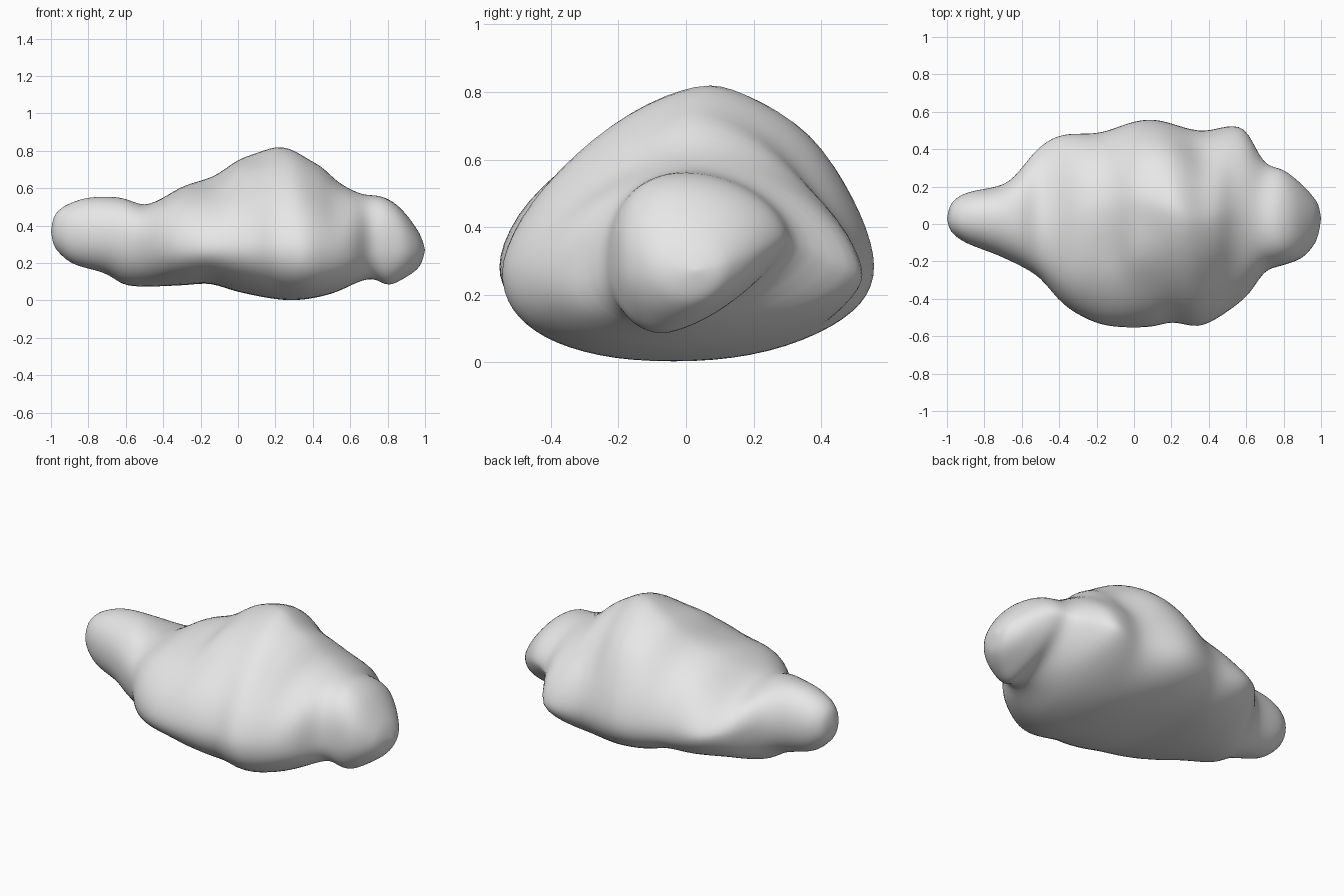
import bpy, bmesh, math
from mathutils import Vector

cube = bpy.data.objects.get("Cube")
if cube:
    bpy.data.objects.remove(cube, do_unlink=True)

# Outlines along the length: (x, value)
top = [(-1, .37), (-.99, .43), (-.97, .47), (-.92, .51), (-.8, .55), (-.62, .55), (-.5, .51),
       (-.4, .55), (-.3, .61), (-.12, .67), (0, .755), (.1, .79), (.2, .825), (.28, .815),
       (.38, .755), (.46, .71), (.52, .645), (.66, .57), (.76, .56), (.84, .52), (.9, .46),
       (.97, .36), (.99, .31), (1, .27)]
bottom = [(-1, .37), (-.99, .31), (-.97, .27), (-.89, .2), (-.7, .14), (-.6, .08), (-.3, .08),
          (-.15, .09), (0, .045), (.28, 0), (.5, .035), (.66, .105), (.73, .115), (.8, .08),
          (.9, .125), (.97, .18), (.99, .225), (1, .27)]
front = [(-1, .03), (-.99, -.015), (-.97, -.05), (-.9, -.1), (-.7, -.18), (-.5, -.29),
         (-.4, -.41), (-.3, -.485), (-.15, -.545), (.1, -.55), (.2, -.525), (.35, -.55),
         (.5, -.47), (.63, -.36), (.69, -.26), (.8, -.22), (.9, -.18), (.97, -.1),
         (.99, -.04), (1, .03)]
back = [(-1, .03), (-.99, .08), (-.97, .12), (-.9, .165), (-.68, .22), (-.6, .3), (-.52, .4),
        (-.4, .475), (-.18, .49), (0, .55), (.12, .56), (.35, .5), (.59, .515), (.69, .335),
        (.8, .29), (.9, .21), (.97, .13), (.99, .09), (1, .03)]

# Sideways position of the crest and the keel
crest = [(-1, .03), (-.7, .03), (-.5, -.02), (-.25, .06), (0, .12), (.2, .08), (.35, .02),
         (.55, .05), (.8, -.01), (1, .03)]
keel = [(-1, .03), (-.5, .03), (0, 0), (.3, -.04), (.6, -.06), (.8, -.07), (1, .03)]

# Height of the widest line on each side
front_waist = [(-1, .37), (-.7, .35), (-.4, .29), (.2, .28), (.6, .26), (.8, .29), (1, .27)]
back_waist = [(-1, .37), (-.7, .35), (-.4, .3), (.2, .28), (.58, .26), (.7, .35), (.82, .36),
              (1, .27)]

# Fullness of each quarter of the section
front_round = [(-1, 2.1), (-.6, 2.1), (-.38, 2), (-.1, 1.75), (.2, 1.55), (.5, 1.65),
               (.7, 2.2), (.85, 2.5), (1, 2)]
back_round = [(-1, 2.1), (-.7, 2), (-.5, 1.65), (-.2, 1.7), (.2, 1.6), (.42, 1.6), (.58, 1.65),
              (.75, 1.8), (1, 2)]
front_belly = [(-1, 2.1), (.2, 2.2), (.45, 2.4), (.7, 2.2), (1, 2)]
back_belly = [(-1, 2.1), (-.6, 2), (-.45, 1.75), (-.2, 2.4), (.1, 2.2), (.4, 2.1), (.58, 1.7),
              (.8, 1.45), (1, 2)]


def sample(keys, x):
    """Smooth interpolation through the keys."""
    def slope(i):
        a, b = keys[max(i - 1, 0)], keys[min(i + 1, len(keys) - 1)]
        return (b[1] - a[1]) / (b[0] - a[0])
    i = 0
    while i < len(keys) - 2 and x > keys[i + 1][0]:
        i += 1
    (xa, va), (xb, vb) = keys[i], keys[i + 1]
    w = xb - xa
    t = (x - xa) / w
    hermite = (1 + 2 * t) * (1 - t) ** 2 * va + t * t * (3 - 2 * t) * vb
    return hermite + w * (t * (1 - t) ** 2 * slope(i) - t * t * (1 - t) * slope(i + 1))


def power(value, exponent):
    return math.copysign(abs(value) ** exponent, value)


def section_point(x, angle):
    """One point on the rounded cross-section at x."""
    c, s = math.cos(angle), math.sin(angle)
    side, waist, upper, lower = ((back, back_waist, back_round, back_belly) if c > 0
                                 else (front, front_waist, front_round, front_belly))
    end, middle, fullness = (top, crest, upper) if s > 0 else (bottom, keel, lower)
    e = 2 / sample(fullness, x)
    y0, z0 = sample(middle, x), sample(waist, x)
    return Vector((x, y0 + abs(sample(side, x) - y0) * power(c, e),
                   z0 + abs(sample(end, x) - z0) * power(s, e)))


# Loft the body through its sections
RINGS, SIDES = 90, 64
bm = bmesh.new()
rings = []
for i in range(1, RINGS):
    x = -math.cos(math.pi * i / RINGS)
    rings.append([bm.verts.new(section_point(x, math.tau * j / SIDES)) for j in range(SIDES)])
tips = [bm.verts.new(section_point(x, 0)) for x in (-1, 1)]
for j in range(SIDES):
    k = (j + 1) % SIDES
    for a, b in zip(rings, rings[1:]):
        bm.faces.new((a[j], a[k], b[k], b[j]))
    bm.faces.new((tips[0], rings[0][k], rings[0][j]))
    bm.faces.new((tips[1], rings[-1][j], rings[-1][k]))
bmesh.ops.recalc_face_normals(bm, faces=bm.faces[:])
bm.normal_update()

# Soft swellings and hollows: centre, radius, height
lumps = [((.42, -.25, .52), .13, -.025), ((.38, .33, .5), .11, -.025),
         ((.03, -.17, .69), .09, .025), ((.15, .32, .62), .13, .02),
         ((-.12, -.14, .64), .08, -.015), ((-.34, -.28, .46), .13, .012),
         ((.05, -.42, .42), .15, .012), ((-.3, .3, .5), .15, .01)]
moves = []
for v in bm.verts:
    h = sum(d * math.exp(-((v.co - Vector(c)).length / r) ** 2) for c, r, d in lumps)
    moves.append(v.normal * h)
for v, m in zip(bm.verts, moves):
    v.co += m
for _ in range(4):
    bmesh.ops.smooth_vert(bm, verts=bm.verts[:], factor=0.5,
                          use_axis_x=True, use_axis_y=True, use_axis_z=True)

mesh = bpy.data.meshes.new("cloud_body")
bm.to_mesh(mesh)
bm.free()
body = bpy.data.objects.new("cloud_body", mesh)
bpy.context.collection.objects.link(body)

# Plain pale grey surface
grey = bpy.data.materials.new("pale_grey")
grey.use_nodes = True
colour = (.8, .8, .8, 1)
grey.diffuse_color = colour
grey.node_tree.nodes["Principled BSDF"].inputs["Base Color"].default_value = colour
mesh.materials.append(grey)
for face in mesh.polygons:
    face.use_smooth = True
